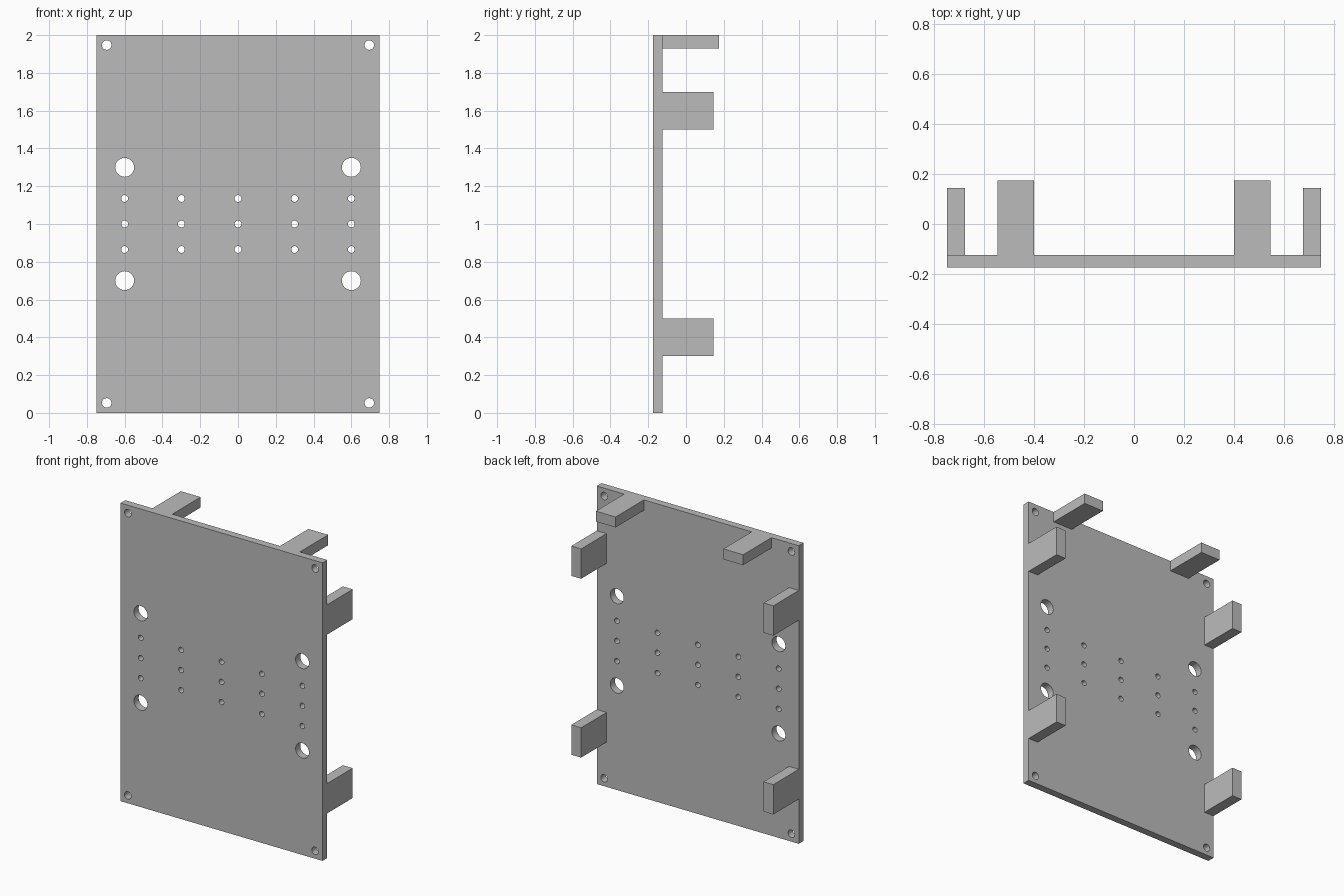
import bpy, bmesh
from math import pi
from mathutils import Matrix, Vector

cube = bpy.data.objects.get("Cube")
if cube:
    bpy.data.objects.remove(cube, do_unlink=True)

grey = bpy.data.materials.new("plain_grey")
grey.use_nodes = True
colour = (0.5, 0.5, 0.5, 1)
grey.diffuse_color = colour
grey.node_tree.nodes["Principled BSDF"].inputs["Base Color"].default_value = colour

FRONT, BACK = -0.175, -0.125  # plate faces


def finish(name, bm):
    mesh = bpy.data.meshes.new(name)
    bm.to_mesh(mesh)
    bm.free()
    mesh.materials.append(grey)
    obj = bpy.data.objects.new(name, mesh)
    bpy.context.collection.objects.link(obj)
    return obj


def box(name, low, high):
    low, high = Vector(low), Vector(high)
    bm = bmesh.new()
    matrix = Matrix.Translation((low + high) / 2) @ Matrix.Diagonal((*(high - low), 1))
    bmesh.ops.create_cube(bm, size=1, matrix=matrix)
    return finish(name, bm)


# Mounting plate
plate = box("mounting_plate", (-0.75, FRONT, 0), (0.75, BACK, 2))

# Holes: corner screws, large openings and the small grid
holes = [(x, z, 0.025) for x in (-0.695, 0.695) for z in (0.053, 1.947)]
holes += [(x, z, 0.05) for x in (-0.6, 0.6) for z in (0.7, 1.3)]
holes += [(i * 0.3, 1 + j * 0.135, 0.018) for i in range(-2, 3) for j in (-1, 0, 1)]
bm = bmesh.new()
for x, z, radius in holes:
    matrix = Matrix.Translation((x, (FRONT + BACK) / 2, z)) @ Matrix.Rotation(pi / 2, 4, "X")
    bmesh.ops.create_cone(bm, cap_ends=True, segments=32, radius1=radius,
                          radius2=radius, depth=0.2, matrix=matrix)
cutter = finish("hole_cutter", bm)
cutter.hide_render = True

cut = plate.modifiers.new("holes", "BOOLEAN")
cut.operation = "DIFFERENCE"
cut.solver = "EXACT"
cut.object = cutter
bpy.context.view_layer.objects.active = plate
plate.select_set(True)
bpy.ops.object.modifier_apply(modifier=cut.name)
bpy.data.objects.remove(cutter, do_unlink=True)
bpy.ops.object.shade_smooth_by_angle()

# Tabs reaching back from the plate, on both sides
for side, sign in (("left", 1), ("right", -1)):
    def tab(name, x_in, x_out, y_end, z_low, z_high):
        xs = sorted((sign * x_in, sign * x_out))
        box(f"{side}_{name}", (xs[0], BACK, z_low), (xs[1], y_end, z_high))

    tab("top_tab", 0.4, 0.547, 0.175, 1.93, 2)
    tab("upper_side_tab", 0.677, 0.75, 0.145, 1.5, 1.7)
    tab("lower_side_tab", 0.677, 0.75, 0.145, 0.3, 0.5)
